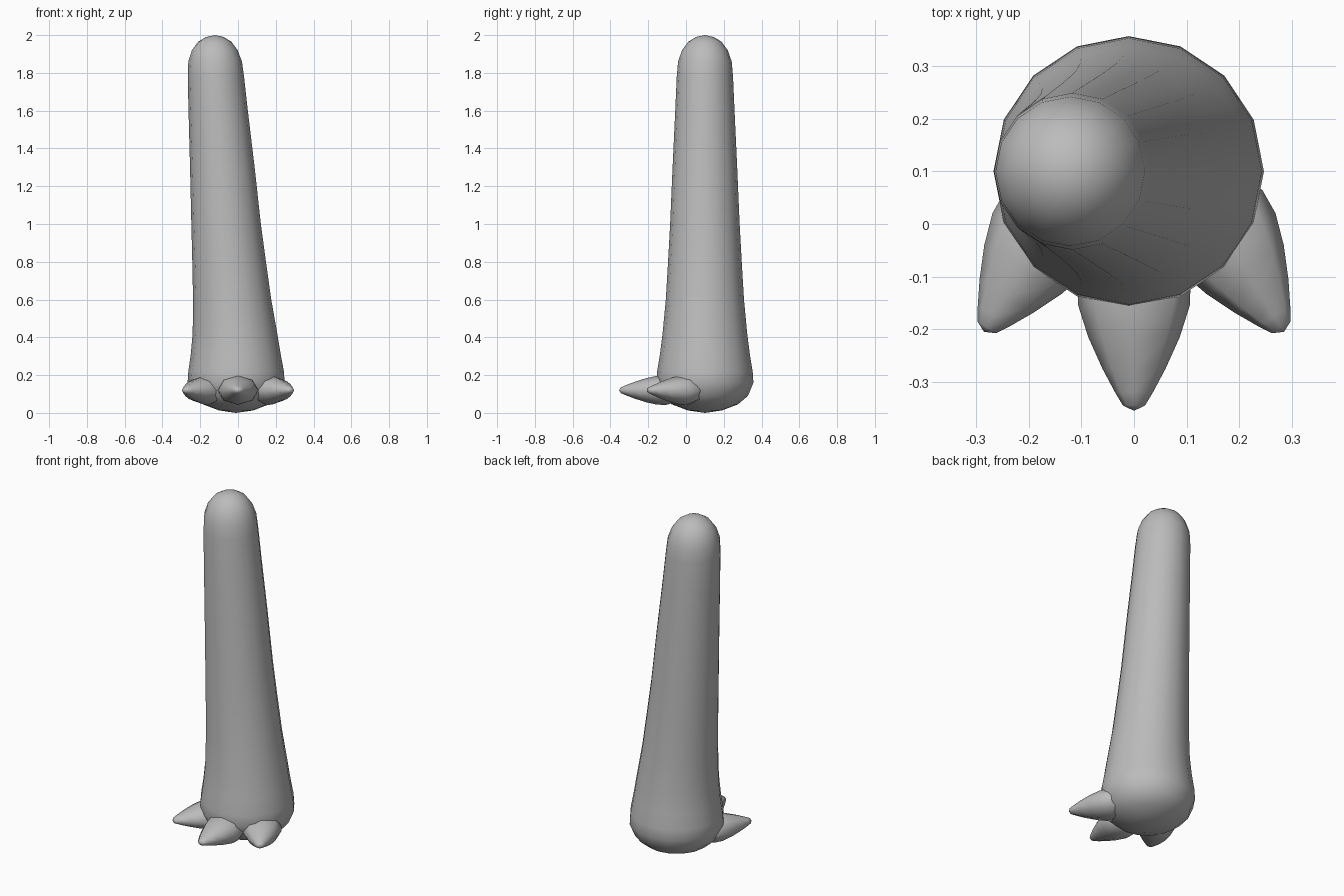
import bpy, bmesh, math
from mathutils import Matrix, Vector

cube = bpy.data.objects.get("Cube")
if cube:
    bpy.data.objects.remove(cube, do_unlink=True)

grey = bpy.data.materials.new("plain grey")
grey.use_nodes = True
grey.diffuse_color = (0.5, 0.5, 0.5, 1)
grey.node_tree.nodes["Principled BSDF"].inputs["Base Color"].default_value = (0.5, 0.5, 0.5, 1)


def loft(name, start, rings, end, sides, squash=1.0, matrix=Matrix()):
    """Closed tube along z through rings (z, centre x, centre y, radius), with a point at each end."""
    bm = bmesh.new()
    loops = []
    for z, cx, cy, r in rings:
        loops.append([bm.verts.new((cx + r * math.cos(a), cy + squash * r * math.sin(a), z))
                      for a in (2 * math.pi * i / sides for i in range(sides))])
    first, last = bm.verts.new(start), bm.verts.new(end)
    for i in range(sides):
        j = (i + 1) % sides
        bm.faces.new((first, loops[0][j], loops[0][i]))
        for a, b in zip(loops, loops[1:]):
            bm.faces.new((a[i], a[j], b[j], b[i]))
        bm.faces.new((loops[-1][i], loops[-1][j], last))
    bmesh.ops.transform(bm, matrix=matrix, verts=bm.verts)
    bmesh.ops.recalc_face_normals(bm, faces=bm.faces)
    for f in bm.faces:
        f.smooth = True
    mesh = bpy.data.meshes.new(name)
    bm.to_mesh(mesh)
    bm.free()
    mesh.materials.append(grey)
    obj = bpy.data.objects.new(name, mesh)
    bpy.context.collection.objects.link(obj)
    return obj


# Leg: leaning, tapered column with a rounded heel and a domed top
leg_rings = [(z, cx, 0.1, r) for z, cx, r in (
    (0.013, -0.01, 0.09), (0.045, -0.01, 0.175), (0.09, -0.01, 0.228),
    (0.16, -0.01, 0.257), (0.22, -0.01, 0.253), (0.31, -0.012, 0.238),
    (0.42, -0.016, 0.224), (0.6, -0.031, 0.207), (0.8, -0.047, 0.195),
    (1.0, -0.063, 0.184), (1.3, -0.083, 0.171), (1.6, -0.105, 0.157),
    (1.78, -0.117, 0.149), (1.86, -0.121, 0.142), (1.92, -0.123, 0.121),
    (1.965, -0.123, 0.088), (1.99, -0.122, 0.047))]
loft("leg", (-0.01, 0.1, 0), leg_rings, (-0.122, 0.1, 2.0), 16)

# Toes: flattened claws, one forward and one splayed to each side
toe_rings = [(d, 0, 0, r) for d, r in (
    (0.01, 0.021), (0.035, 0.036), (0.08, 0.06), (0.14, 0.087),
    (0.2, 0.106), (0.25, 0.108), (0.3, 0.088), (0.33, 0.05))]
for name, tip, angle in (("middle_toe", (0, -0.355), 0),
                         ("left_toe", (0.285, -0.205), 32),
                         ("right_toe", (-0.285, -0.205), -32)):
    # local z runs from the tip back into the foot
    place = (Matrix.Translation(Vector((*tip, 0.12)))
             @ Matrix.Rotation(math.radians(angle), 4, 'Z')
             @ Matrix.Rotation(math.radians(-90), 4, 'X'))
    loft(name, (0, 0, 0), toe_rings, (0, 0, 0.34), 8, 0.72, place)
